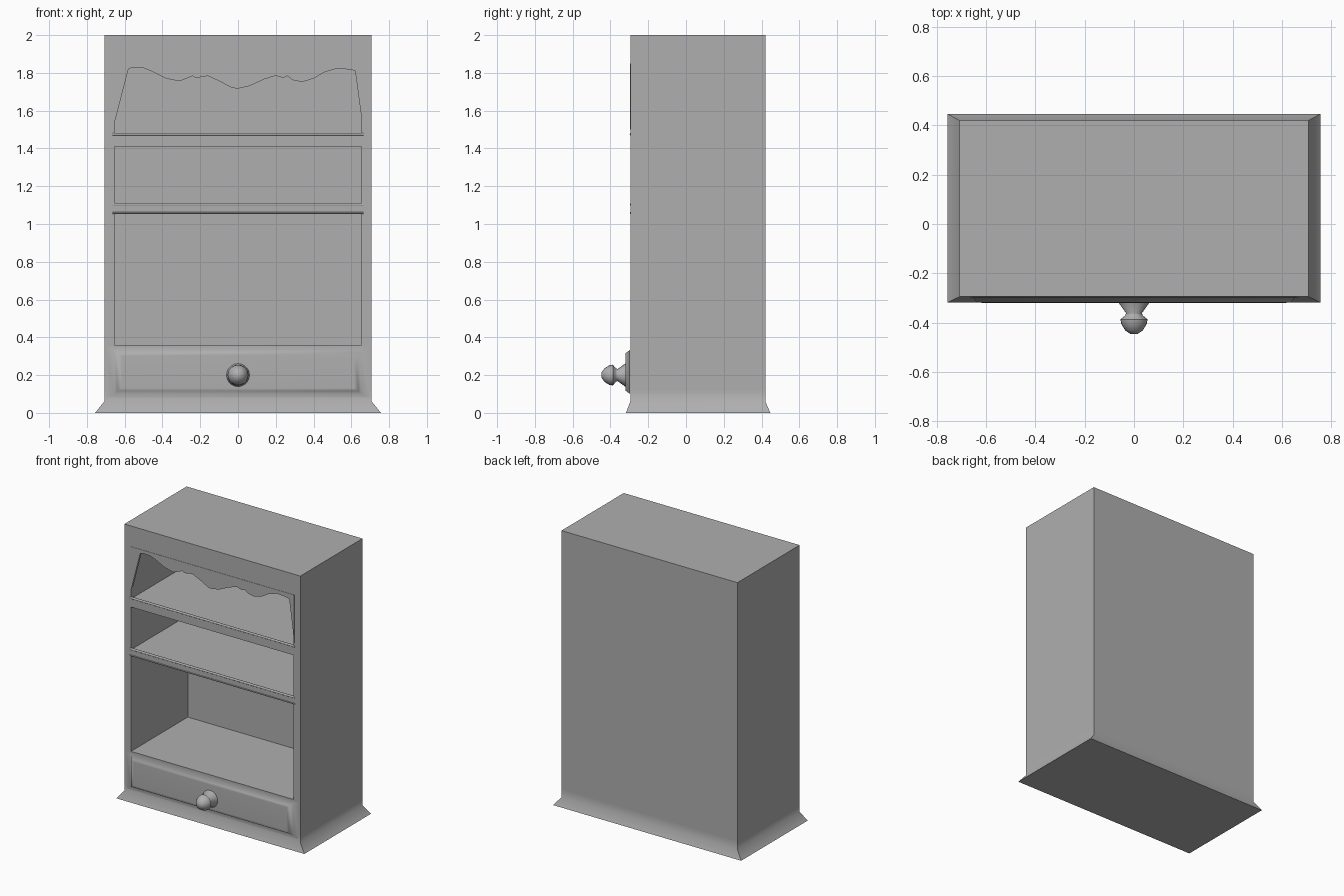
import bpy, bmesh, math
from mathutils import Matrix

cube = bpy.data.objects.get("Cube")
if cube:
    bpy.data.objects.remove(cube, do_unlink=True)

COLOUR = (0.43, 0.43, 0.43, 1)
grey = bpy.data.materials.new("plain_grey")
grey.use_nodes = True
grey.diffuse_color = COLOUR
grey.node_tree.nodes["Principled BSDF"].inputs["Base Color"].default_value = COLOUR


def finish(name, bm):
    """Turn a bmesh into a named object."""
    bmesh.ops.recalc_face_normals(bm, faces=bm.faces)
    mesh = bpy.data.meshes.new(name)
    bm.to_mesh(mesh)
    bm.free()
    mesh.materials.append(grey)
    obj = bpy.data.objects.new(name, mesh)
    bpy.context.scene.collection.objects.link(obj)
    return obj


def activate(obj):
    bpy.ops.object.select_all(action='DESELECT')
    obj.select_set(True)
    bpy.context.view_layer.objects.active = obj


def smooth(obj, angle):
    activate(obj)
    bpy.ops.object.shade_smooth_by_angle(angle=math.radians(angle))


def loft(bm, rings):
    """Bridge equal-length rings of points and cap both ends."""
    loops = [[bm.verts.new(p) for p in ring] for ring in rings]
    for a, b in zip(loops, loops[1:]):
        for i in range(len(a)):
            j = (i + 1) % len(a)
            bm.faces.new((a[i], a[j], b[j], b[i]))
    bm.faces.new(loops[0])
    bm.faces.new(loops[-1])


def rect(half_x, y0, y1, z):
    return [(-half_x, y0, z), (half_x, y0, z), (half_x, y1, z), (-half_x, y1, z)]


def rod(name, z, radius, y):
    bm = bmesh.new()
    bmesh.ops.create_cone(bm, cap_ends=True, segments=12, radius1=radius, radius2=radius,
                          depth=1.33, matrix=Matrix.Translation((0, y, z))
                          @ Matrix.Rotation(math.pi / 2, 4, 'Y'))
    smooth(finish(name, bm), 40)


# Cabinet body with a flared foot
FRONT, BACK = -0.295, 0.42
bm = bmesh.new()
loft(bm, [rect(0.757, -0.318, 0.447, 0), rect(0.708, FRONT, BACK, 0.06),
          rect(0.708, FRONT, BACK, 0.12), rect(0.708, FRONT, BACK, 2)])
body = finish("cabinet_body", bm)

# Three open compartments cut from the front
bm = bmesh.new()
for low, high in [(0.36, 1.055), (1.10, 1.41), (1.47, 1.845)]:
    loft(bm, [rect(0.655, -0.6, 0.358, low), rect(0.655, -0.6, 0.358, high)])
cutter = finish("compartment_cutter", bm)
cutter.hide_render = True
cut = body.modifiers.new("compartments", 'BOOLEAN')
cut.operation = 'DIFFERENCE'
cut.solver = 'EXACT'
cut.object = cutter
activate(body)
bpy.ops.object.modifier_apply(modifier=cut.name)
bpy.data.objects.remove(cutter, do_unlink=True)
smooth(body, 45)

# Scalloped valance over the top compartment
scallop = [(-.655, 1.53), (-.58, 1.82), (-.56, 1.828), (-.5, 1.825), (-.46, 1.81),
           (-.38, 1.77), (-.31, 1.756), (-.26, 1.775), (-.24, 1.784), (-.225, 1.773),
           (-.16, 1.784), (-.1, 1.757), (-.03, 1.72), (0, 1.717), (.06, 1.73),
           (.14, 1.767), (.2, 1.785), (.24, 1.773), (.26, 1.784), (.29, 1.762),
           (.34, 1.752), (.4, 1.77), (.46, 1.805), (.52, 1.822), (.57, 1.82),
           (.62, 1.812), (.65, 1.59), (.655, 1.53)]
outline = [(-.66, 1.85), (-.66, 1.5), (-.655, 1.5)] + scallop + [(.655, 1.5), (.66, 1.5), (.66, 1.85)]
bm = bmesh.new()
loft(bm, [[(x, y, z) for x, z in outline] for y in (-0.297, -0.28)])
finish("scalloped_valance", bm)

# Beads along the shelf edges
rod("upper_shelf_bead", 1.475, 0.008, -0.29)
rod("middle_shelf_bead", 1.103, 0.008, -0.29)
rod("lower_rail_bead", 1.058, 0.005, -0.293)

# Drawer front blending softly into the cabinet
bm = bmesh.new()
loft(bm, [[(x * sx, y, 0.217 + h * sz) for sx, sz in ((-1, -1), (1, -1), (1, 1), (-1, 1))]
          for x, h, y in ((0.695, 0.135, -0.2955), (0.655, 0.117, -0.296),
                          (0.637, 0.1, -0.319), (0.615, 0.085, -0.32))])
smooth(finish("drawer_front", bm), 75)

# Turned drawer knob
profile = [(0.061, -0.315), (0.061, -0.322), (0.032, -0.362), (0.036, -0.372), (0.055, -0.387),
           (0.052, -0.405), (0.036, -0.432), (0.014, -0.447)]
bm = bmesh.new()
loft(bm, [[(r * math.cos(a), y, 0.2 + r * math.sin(a))
           for a in (math.tau * i / 20 for i in range(20))] for r, y in profile])
smooth(finish("drawer_knob", bm), 60)
